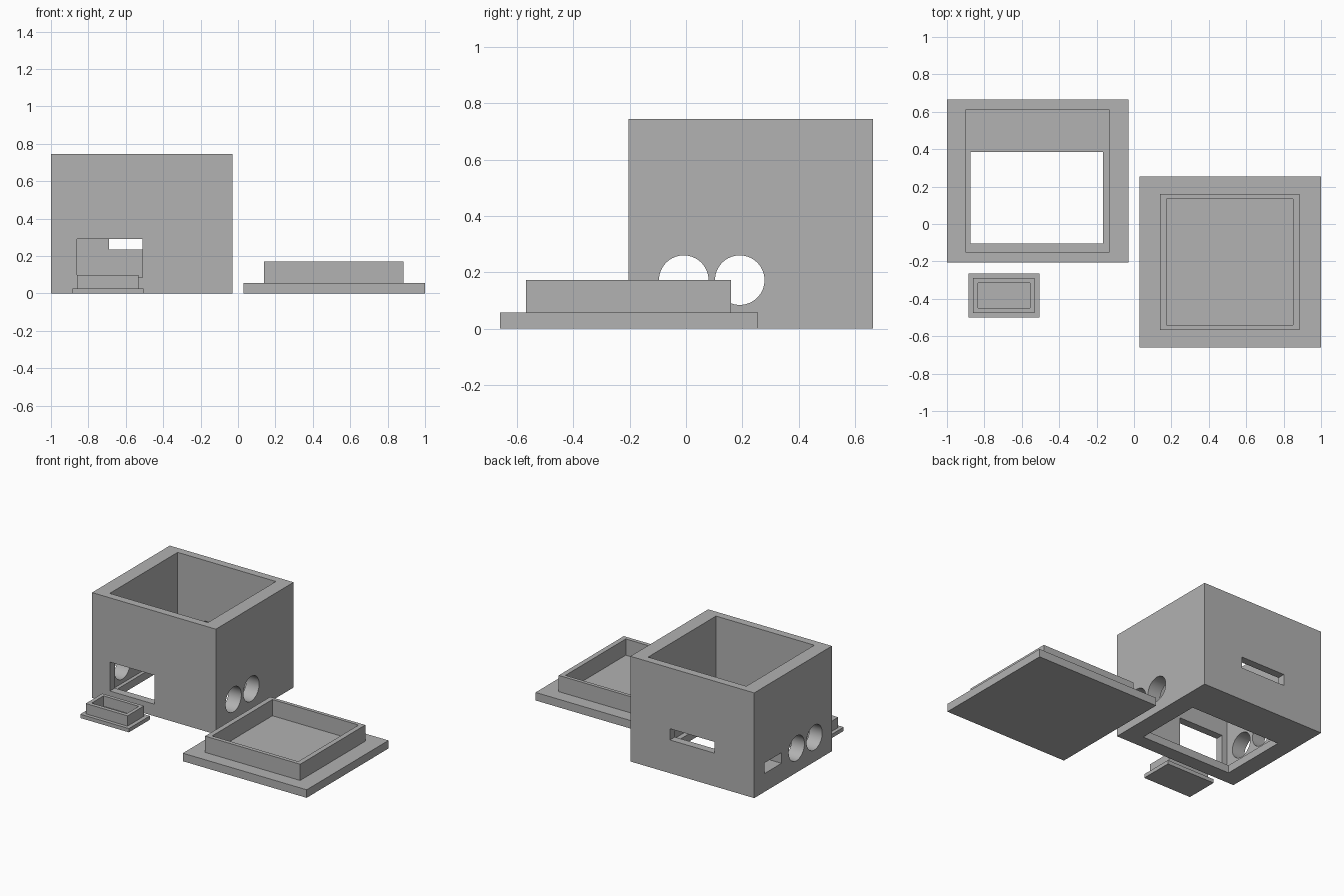
import bpy
import bmesh
import math
from mathutils import Matrix, Vector

cube = bpy.data.objects.get("Cube")
if cube:
    bpy.data.objects.remove(cube, do_unlink=True)

grey = bpy.data.materials.new("plain grey")
grey.use_nodes = True
COLOUR = (0.445, 0.445, 0.445, 1)
grey.diffuse_color = COLOUR
grey.node_tree.nodes["Principled BSDF"].inputs["Base Color"].default_value = COLOUR


def finish(name, bm):
    bmesh.ops.recalc_face_normals(bm, faces=bm.faces)
    mesh = bpy.data.meshes.new(name)
    bm.to_mesh(mesh)
    bm.free()
    mesh.materials.append(grey)
    obj = bpy.data.objects.new(name, mesh)
    bpy.context.collection.objects.link(obj)
    return obj


def stepped(name, levels, ring=False):
    """Join rectangles (x0, x1, y0, y1, z) in order; cap the ends or close as a ring."""
    bm = bmesh.new()
    loops = []
    for x0, x1, y0, y1, z in levels:
        corners = ((x0, y0), (x1, y0), (x1, y1), (x0, y1))
        loops.append([bm.verts.new((x, y, z)) for x, y in corners])
    pairs = list(zip(loops, loops[1:]))
    if ring:
        pairs.append((loops[-1], loops[0]))
    else:
        bm.faces.new(loops[0])
        bm.faces.new(loops[-1])
    for a, b in pairs:
        for i in range(4):
            j = (i + 1) % 4
            bm.faces.new((a[i], a[j], b[j], b[i]))
    return finish(name, bm)


def lid(name, plate, rim, inner, base, top):
    """Flat plate with a raised open rim."""
    return stepped(name, [(*plate, 0), (*plate, base), (*rim, base),
                          (*rim, top), (*inner, top), (*inner, base)])


def cut(target, cutter):
    cutter.hide_render = True
    mod = target.modifiers.new("opening", "BOOLEAN")
    mod.operation = "DIFFERENCE"
    mod.solver = "EXACT"
    mod.object = cutter
    bpy.context.view_layer.objects.active = target
    bpy.ops.object.modifier_apply(modifier=mod.name)
    bpy.data.objects.remove(cutter, do_unlink=True)


# Open case with a window in its floor
outer = (-1, -0.03, -0.205, 0.665)
cavity = (-0.9, -0.13, -0.15, 0.61)
window = (-0.875, -0.165, -0.105, 0.385)
FLOOR = 0.055
case = stepped("case", [(*outer, 0), (*outer, 0.745), (*cavity, 0.745),
                        (*cavity, FLOOR), (*window, FLOOR), (*window, 0)], ring=True)

# Rectangular openings: front hatch, back slot, right side slot
for x0, x1, y0, y1, z0, z1 in (
        (-0.86, -0.51, -0.3, -0.12, 0.085, 0.29),
        (-0.69, -0.34, 0.58, 0.75, 0.235, 0.315),
        (-1.1, -0.88, 0.36, 0.55, 0.13, 0.205)):
    cut(case, stepped("cutter", [(x0, x1, y0, y1, z0), (x0, x1, y0, y1, z1)]))

# Pair of round holes through both side walls
for y in (-0.008, 0.191):
    bm = bmesh.new()
    place = Matrix.Translation(Vector((-0.5, y, 0.172))) @ Matrix.Rotation(math.pi / 2, 4, "Y")
    bmesh.ops.create_cone(bm, cap_ends=True, segments=64, radius1=0.088,
                          radius2=0.088, depth=1.4, matrix=place)
    cut(case, finish("cutter", bm))

bpy.ops.object.select_all(action="DESELECT")
case.select_set(True)
bpy.context.view_layer.objects.active = case
bpy.ops.object.shade_smooth_by_angle(angle=math.radians(30))

# Lid for the case
lid("case_lid", (0.03, 1, -0.66, 0.255), (0.14, 0.885, -0.568, 0.16),
    (0.175, 0.85, -0.54, 0.135), 0.057, 0.172)

# Small cover for the front hatch
lid("hatch_cover", (-0.885, -0.505, -0.5, -0.265), (-0.86, -0.533, -0.475, -0.29),
    (-0.833, -0.557, -0.448, -0.315), 0.027, 0.1)
